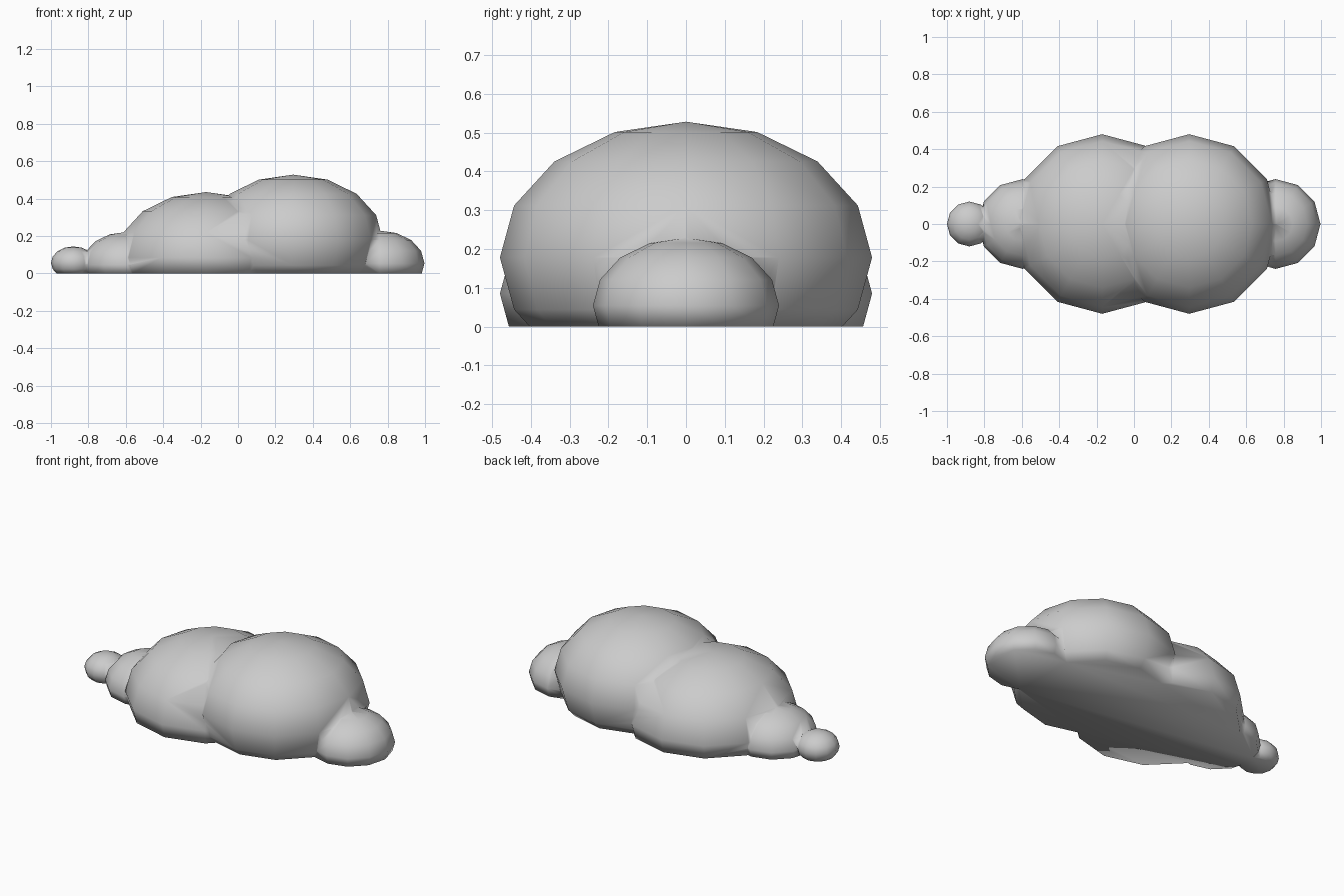
import bpy, bmesh

if "Cube" in bpy.data.objects:
    bpy.data.objects.remove(bpy.data.objects["Cube"])

# Puffs of the cloud: x centre, z centre, horizontal radius
PUFFS = [(0.295, 0.178, 0.48), (-0.17, 0.085, 0.48), (0.757, 0.054, 0.24),
         (-0.595, 0.047, 0.24), (-0.88, 0.057, 0.12)]
SQUASH = 0.73


def puff(name, x, z, r):
    bpy.ops.mesh.primitive_uv_sphere_add(segments=12, ring_count=8, radius=1,
                                         location=(x, 0, z))
    ob = bpy.context.object
    ob.name = name
    ob.scale = (r, r, r * SQUASH)
    bpy.ops.object.transform_apply(location=True, rotation=False, scale=True)
    return ob


# Merge all puffs into one cloud body
cloud = puff("cloud", *PUFFS[0])
for i, p in enumerate(PUFFS[1:]):
    part = puff(f"puff_{i}", *p)
    mod = cloud.modifiers.new("union", 'BOOLEAN')
    mod.operation, mod.solver, mod.object = 'UNION', 'EXACT', part
    bpy.context.view_layer.objects.active = cloud
    bpy.ops.object.modifier_apply(modifier=mod.name)
    bpy.data.objects.remove(part)

# Slice the underside flat and close it
bm = bmesh.new()
bm.from_mesh(cloud.data)
bmesh.ops.remove_doubles(bm, verts=bm.verts, dist=1e-5)
cut = bmesh.ops.bisect_plane(bm, geom=bm.verts[:] + bm.edges[:] + bm.faces[:],
                             plane_co=(0, 0, 0), plane_no=(0, 0, 1), clear_inner=True)
rim = [e for e in cut["geom_cut"] if isinstance(e, bmesh.types.BMEdge)]
bmesh.ops.contextual_create(bm, geom=rim)
bmesh.ops.recalc_face_normals(bm, faces=bm.faces)
for f in bm.faces:
    f.smooth = True
bm.to_mesh(cloud.data)
bm.free()
